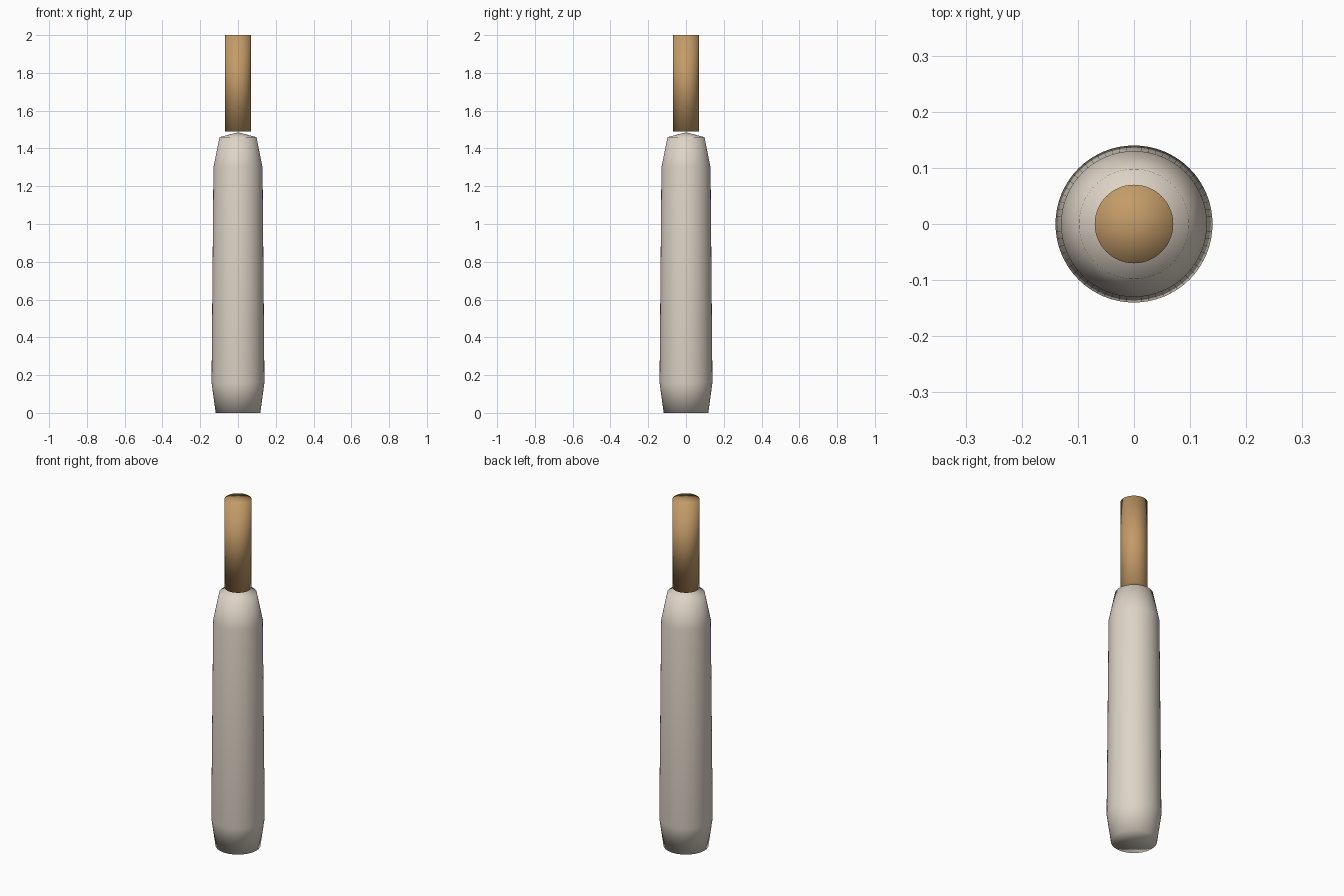
import bpy, bmesh
from math import cos, sin, tau

if "Cube" in bpy.data.objects:
    bpy.data.objects.remove(bpy.data.objects["Cube"])

SEGMENTS = 64


def material(name, rgb):
    mat = bpy.data.materials.new(name)
    mat.diffuse_color = (*rgb, 1)
    mat.use_nodes = True
    mat.node_tree.nodes["Principled BSDF"].inputs["Base Color"].default_value = mat.diffuse_color
    return mat


def lathe(name, profile, mat):
    """Revolve (radius, z) points around z; radius 0 makes a pole."""
    bm = bmesh.new()
    rings = []
    for r, z in profile:
        n = SEGMENTS if r else 1
        rings.append([bm.verts.new((r * cos(tau * i / n), r * sin(tau * i / n), z))
                      for i in range(n)])
    for low, high in zip(rings, rings[1:]):
        for i in range(SEGMENTS):
            j = (i + 1) % SEGMENTS
            if len(low) == 1:
                bm.faces.new((low[0], high[j], high[i]))
            elif len(high) == 1:
                bm.faces.new((low[i], low[j], high[0]))
            else:
                bm.faces.new((low[i], low[j], high[j], high[i]))
    for face in bm.faces:
        face.smooth = True
    mesh = bpy.data.meshes.new(name)
    bm.to_mesh(mesh)
    bm.free()
    mesh.materials.append(mat)
    obj = bpy.data.objects.new(name, mesh)
    bpy.context.collection.objects.link(obj)
    return obj


# Tapered pale body with a shallow cone on top
lathe("body", [(0, 0), (0.118, 0), (0.14, 0.16), (0.13, 1.30), (0.098, 1.46), (0, 1.485)],
      material("pale_body", (0.73, 0.66, 0.57)))

# Straight tan peg just above the cone tip
lathe("peg", [(0, 1.49), (0.07, 1.49), (0.07, 2.0), (0, 2.0)],
      material("tan_peg", (0.55, 0.33, 0.14)))
